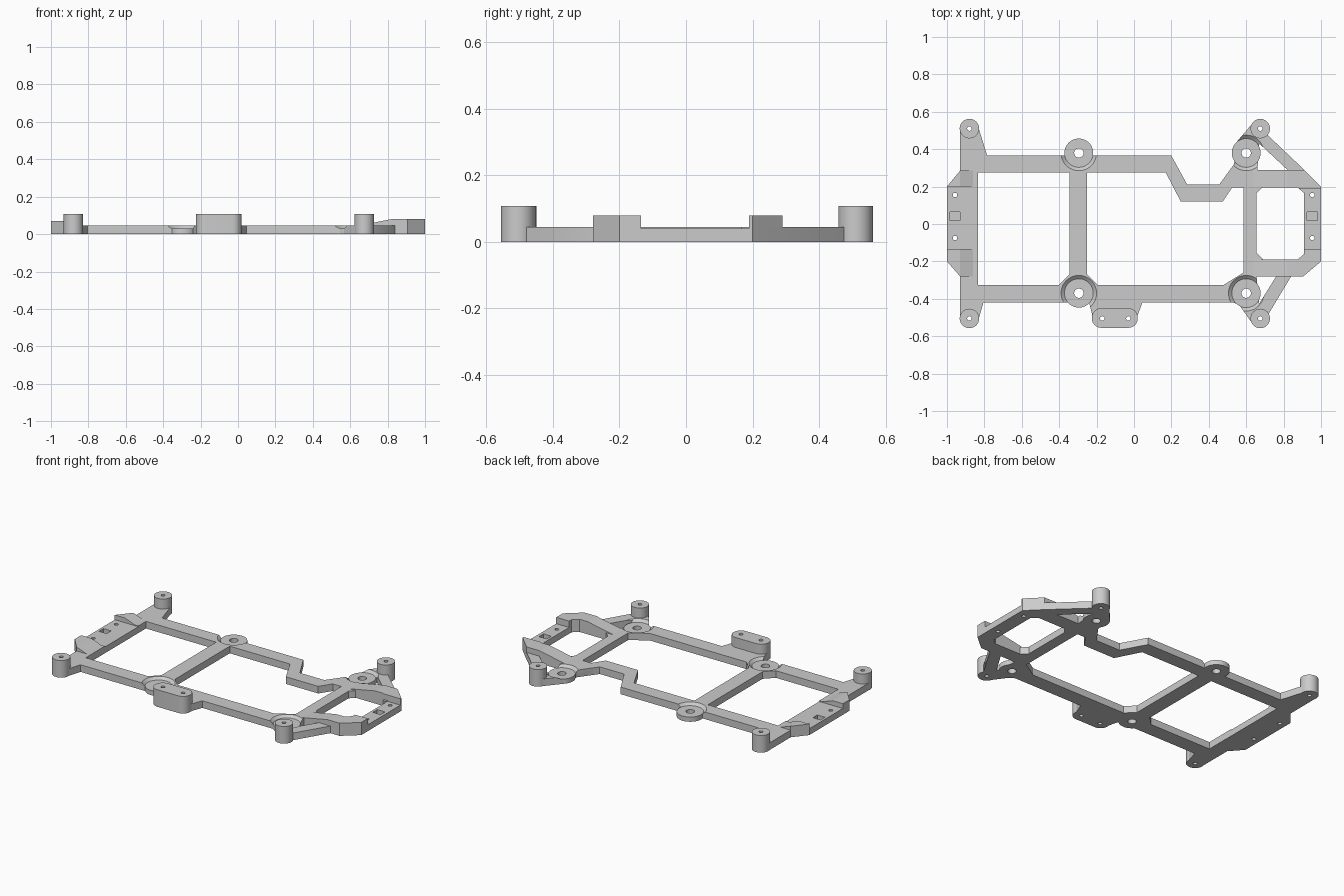
import bpy, bmesh, math

cube = bpy.data.objects.get("Cube")
if cube:
    bpy.data.objects.remove(cube, do_unlink=True)

grey = bpy.data.materials.new("light grey plastic")
grey.diffuse_color = (0.6, 0.6, 0.6, 1)
grey.use_nodes = True
for node in grey.node_tree.nodes:
    if node.type == 'BSDF_PRINCIPLED':
        node.inputs["Base Color"].default_value = (0.6, 0.6, 0.6, 1)

THICK = 0.045
parts = []


def finish(name, bm):
    bmesh.ops.recalc_face_normals(bm, faces=bm.faces)
    mesh = bpy.data.meshes.new(name)
    bm.to_mesh(mesh)
    bm.free()
    mesh.materials.append(grey)
    obj = bpy.data.objects.new(name, mesh)
    bpy.context.scene.collection.objects.link(obj)
    return obj


def prism(name, outline, low, high):
    """Extruded plan outline; high may be a height or a function of x."""
    top = high if callable(high) else lambda x: high
    bm = bmesh.new()
    a = [bm.verts.new((x, y, low)) for x, y in outline]
    b = [bm.verts.new((x, y, top(x))) for x, y in outline]
    bm.faces.new(a)
    bm.faces.new(b)
    for i in range(len(a)):
        j = (i + 1) % len(a)
        bm.faces.new((a[i], a[j], b[j], b[i]))
    return finish(name, bm)


def box(name, x0, x1, y0, y1, low, high):
    return prism(name, [(x0, y0), (x1, y0), (x1, y1), (x0, y1)], low, high)


def cone(name, centre, r0, r1, low, high, sides=48):
    bm = bmesh.new()
    bmesh.ops.create_cone(bm, cap_ends=True, segments=sides, radius1=r0,
                          radius2=r1, depth=high - low)
    bmesh.ops.translate(bm, verts=bm.verts, vec=(*centre, (low + high) / 2))
    return finish(name, bm)


def cut(obj, cutter):
    cutter.hide_render = True
    mod = obj.modifiers.new("cut", 'BOOLEAN')
    mod.operation = 'DIFFERENCE'
    mod.solver = 'EXACT'
    mod.object = cutter
    deps = bpy.context.evaluated_depsgraph_get()
    deps.update()
    mesh = bpy.data.meshes.new_from_object(obj.evaluated_get(deps))
    obj.modifiers.clear()
    obj.data = mesh
    bpy.data.objects.remove(cutter, do_unlink=True)


def drill(obj, centre, radius):
    cut(obj, cone("drill", centre, radius, radius, -0.1, 0.2, 24))


# Flat frame
frame = prism("frame", [
    (-.93, -.505), (-.83, -.505), (-.805, -.42), (-.24, -.42), (-.22, -.5),
    (.015, -.5), (.045, -.42), (.53, -.42), (.56, -.43), (.635, -.535),
    (.72, -.48), (.84, -.28), (.905, -.28), (1, -.2), (1, .2), (.91, .29),
    (.715, .475), (.635, .54), (.55, .44), (.535, .32), (.455, .21),
    (.285, .21), (.2, .365), (-.785, .365), (-.83, .51), (-.93, .51),
    (-.93, .285), (-1, .2), (-1, -.2), (-.93, -.28)], 0, THICK)
parts.append(frame)

# Windows: left bay, middle bay, end ring and two brace gaps
windows = [
    [(-.835, -.325), (-.4, -.325), (-.345, -.27), (-.345, .275), (-.835, .275)],
    [(-.25, .275), (-.25, -.27), (-.195, -.325), (.48, -.325), (.585, -.26),
     (.585, .195), (.525, .195), (.475, .12), (.25, .12), (.17, .275)],
    [(.655, .165), (.685, .195), (.875, .195), (.91, .165), (.91, -.16),
     (.875, -.19), (.69, -.19), (.655, -.155)],
    [(.67, .43), (.82, .29), (.66, .29)],
    [(.67, -.425), (.76, -.28), (.655, -.28)],
]
for outline in windows:
    cut(frame, prism("window", outline, -0.1, 0.2))

# Lowered seats at both ends, each with a square pocket and two screw holes
cut(frame, box("seat", -1.1, -.834, -.135, .2, .04, .2))
cut(frame, box("seat", .909, 1.1, -.135, .19, .04, .2))
for x in (-.957, .953):
    cut(frame, box("pocket", x - .027, x + .027, .02, .065, .01, .2))
    for y in (-.075, .155):
        drill(frame, (x, y), .012)

# Round bosses sunk in conical pockets
for side, y in (("front", -.37), ("back", .38)):
    for end, x in (("right", -.295), ("left", .6)):
        slope = .018 / .016
        cut(frame, cone("sink", (x, y), .077, .077 + slope * .071, .029, .1))
        drill(frame, (x, y), .025)
        boss = cone(f"{side}_{end}_boss", (x, y), .077, .077, 0, .03)
        drill(boss, (x, y), .025)
        parts.append(boss)

# Corner posts
for side, y in (("front", -.505), ("back", .51)):
    for end, x in (("right", -.88), ("left", .675)):
        drill(frame, (x, y), .012)
        post = cone(f"{side}_{end}_post", (x, y), .052, .052, 0, .108)
        drill(post, (x, y), .012)
        parts.append(post)

# Rounded mounting pad on the front rail
corners = [(-.03, -.5), (-.03, -.505), (-.175, -.505), (-.175, -.5)]
outline = []
for i, (cx, cy) in enumerate(corners):
    for k in range(9):
        a = math.pi / 2 * (1 - i - k / 8)
        outline.append((cx + .05 * math.cos(a), cy + .05 * math.sin(a)))
pad = prism("mounting_pad", outline, 0, .108)
for x in (-.17, -.03):
    drill(frame, (x, -.505), .012)
    drill(pad, (x, -.505), .012)
parts.append(pad)


# Raised end blocks with ramps running inward
def right_ramp(x):
    return .07 - (x + .93) / .07 * .025


def left_ramp(x):
    return .08 - (.82 - x) / .18 * .035


BASE = .038
blocks = {
    "right_back_block": ([(-1, .2), (-.93, .2), (-.93, .285)], .07),
    "right_front_block": ([(-1, -.2), (-.93, -.28), (-.93, -.135), (-1, -.135)], .07),
    "right_back_ramp": ([(-.93, .2), (-.86, .2), (-.86, .285), (-.93, .285)], right_ramp),
    "right_front_ramp": ([(-.93, -.28), (-.86, -.28), (-.86, -.135), (-.93, -.135)], right_ramp),
    "left_back_block": ([(.82, .195), (.875, .195), (.88, .19), (1, .19), (1, .2),
                         (.91, .29), (.82, .29)], .08),
    "left_front_block": ([(.82, -.28), (.905, -.28), (1, -.2), (1, -.135), (.91, -.135),
                          (.91, -.16), (.875, -.19), (.82, -.19)], .08),
    "left_back_ramp": ([(.64, .195), (.82, .195), (.82, .29), (.64, .29)], left_ramp),
    "left_front_ramp": ([(.64, -.28), (.82, -.28), (.82, -.19), (.64, -.19)], left_ramp),
}
for name, (outline, top) in blocks.items():
    parts.append(prism(name, outline, BASE, top))

# Smooth the round walls, keep the edges crisp
bpy.ops.object.select_all(action='DESELECT')
for obj in parts:
    obj.select_set(True)
bpy.context.view_layer.objects.active = frame
bpy.ops.object.shade_smooth_by_angle(angle=math.radians(30))
